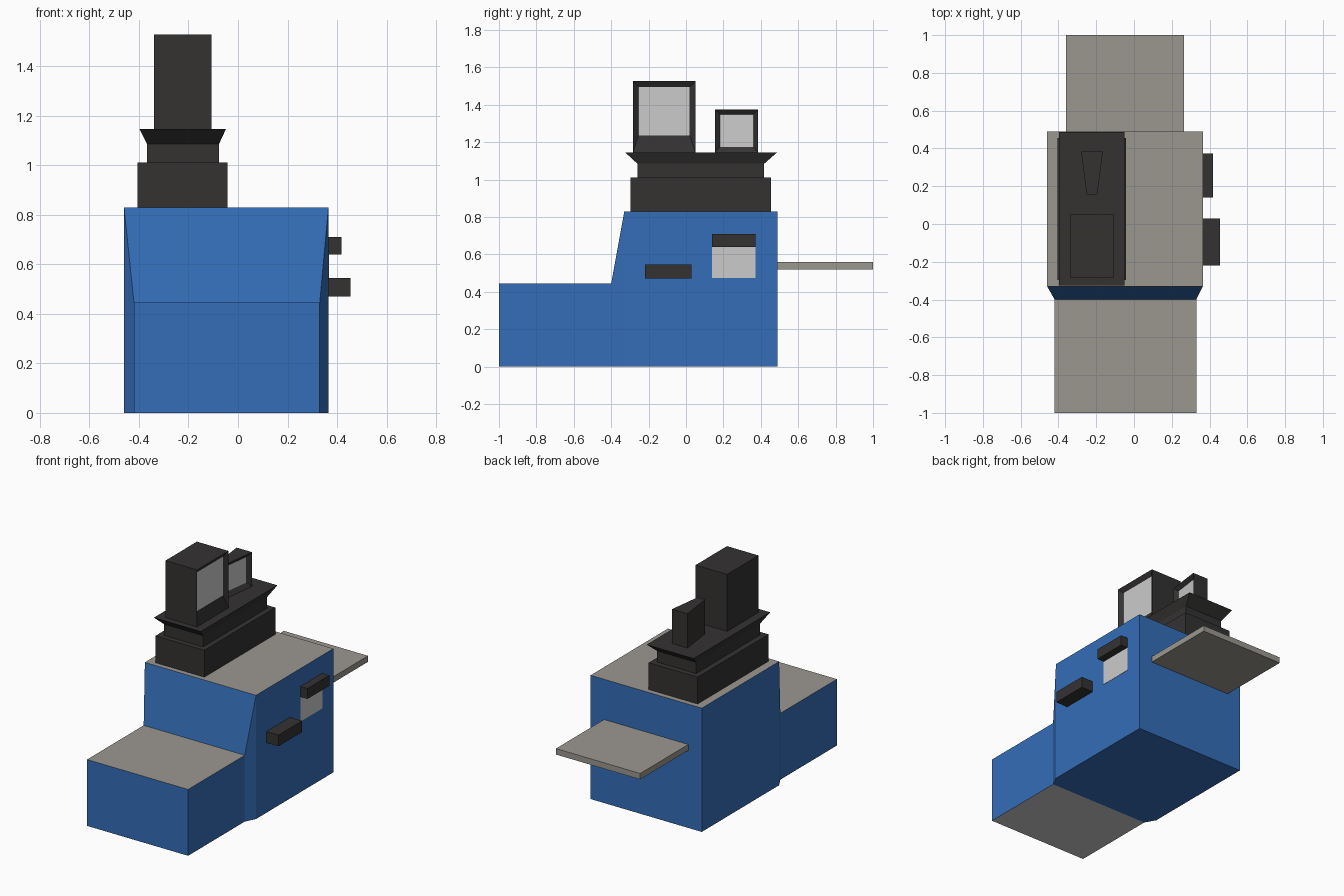
import bpy, bmesh
from mathutils import Vector

if "Cube" in bpy.data.objects:
    bpy.data.objects.remove(bpy.data.objects["Cube"])


def material(name, rgb):
    m = bpy.data.materials.new(name)
    m.diffuse_color = (*rgb, 1)
    m.use_nodes = True
    m.node_tree.nodes["Principled BSDF"].inputs["Base Color"].default_value = m.diffuse_color
    return m


BLUE = material("blue_panel", (0.034, 0.155, 0.48))
TOP = material("warm_grey", (0.33, 0.31, 0.28))
DARK = material("charcoal", (0.034, 0.032, 0.031))
GLASS = material("light_panel", (0.6, 0.6, 0.6))


def loft(name, rings, mats):
    """Skin a list of four-point rings and cap both ends; returns the object."""
    bm = bmesh.new()
    loops = [[bm.verts.new(p) for p in ring] for ring in rings]
    for a, b in zip(loops, loops[1:]):
        for i in range(4):
            j = (i + 1) % 4
            bm.faces.new((a[i], a[j], b[j], b[i]))
    bm.faces.new(loops[0])
    bm.faces.new(loops[-1])
    bmesh.ops.recalc_face_normals(bm, faces=bm.faces)
    me = bpy.data.meshes.new(name)
    bm.to_mesh(me)
    bm.free()
    for m in mats:
        me.materials.append(m)
    ob = bpy.data.objects.new(name, me)
    bpy.context.collection.objects.link(ob)
    return ob


def rect(x0, x1, y0, y1, z):
    return [(x0, y0, z), (x1, y0, z), (x1, y1, z), (x0, y1, z)]


def box(name, x0, x1, y0, y1, z0, z1, mat):
    return loft(name, [rect(x0, x1, y0, y1, z0), rect(x0, x1, y0, y1, z1)], [mat])


def section(x0, x1, y, h):
    return [(x0, y, 0), (x1, y, 0), (x1, y, h), (x0, y, h)]


# Stepped cabinet lofted from back to front
cabinet = loft("cabinet", [section(-0.46, 0.365, 0.49, 0.83),
                           section(-0.46, 0.365, -0.33, 0.83),
                           section(-0.42, 0.33, -0.40, 0.445),
                           section(-0.42, 0.33, -1.0, 0.445)], [BLUE, TOP, GLASS])
for f in cabinet.data.polygons:
    if f.normal.z > 0.9:
        f.material_index = 1
    elif f.normal.z < -0.9 and f.center.y < -0.5:
        f.material_index = 2

# Rear tray
box("rear_tray", -0.36, 0.265, 0.49, 1.0, 0.52, 0.56, TOP)

# Side fittings
box("side_handle", 0.365, 0.455, -0.22, 0.03, 0.47, 0.545, DARK)
box("slot_hood", 0.365, 0.418, 0.14, 0.372, 0.64, 0.71, DARK)
box("slot_panel", 0.36, 0.367, 0.14, 0.372, 0.475, 0.64, GLASS)

# Stacked plinth with flared top plate
box("plinth_base", -0.405, -0.042, -0.297, 0.455, 0.83, 1.01, DARK)
neck = (-0.367, -0.077, -0.26, 0.418)
loft("plinth_neck", [rect(*neck, 1.01), rect(*neck, 1.085),
                     rect(-0.397, -0.049, -0.325, 0.487, 1.145)], [DARK])


def monitor(name, plan, z0, z1, screen):
    """Housing whose right face is funnelled inward to a recessed screen."""
    ob = loft(name, [[(x, y, z) for x, y in plan] for z in (z0, z1)], [DARK, GLASS])
    bm = bmesh.new()
    bm.from_mesh(ob.data)
    face = max(bm.faces, key=lambda f: f.normal.x)
    n = face.normal.copy()
    (xa, ya), (xb, yb) = plan[1], plan[2]
    outer = list(face.verts)
    y0, y1, s0, s1 = screen
    inner = []
    for v in outer:
        y = y0 if v.co.y < (y0 + y1) / 2 else y1
        z = s0 if v.co.z < (s0 + s1) / 2 else s1
        x = xa + (xb - xa) * (y - ya) / (yb - ya)
        inner.append(bm.verts.new(Vector((x, y, z)) - n * 0.02))
    bm.faces.remove(face)
    for i in range(4):
        j = (i + 1) % 4
        bm.faces.new((outer[i], outer[j], inner[j], inner[i]))
    bm.faces.new(inner).material_index = 1
    bm.to_mesh(ob.data)
    bm.free()


# Two display units
monitor("large_monitor", [(-0.34, -0.283), (-0.106, -0.283), (-0.106, 0.05), (-0.34, 0.05)],
        1.145, 1.527, (-0.255, 0.02, 1.235, 1.495))
monitor("small_monitor", [(-0.25, 0.155), (-0.195, 0.155), (-0.165, 0.385), (-0.28, 0.385)],
        1.145, 1.375, (0.18, 0.357, 1.175, 1.348))
